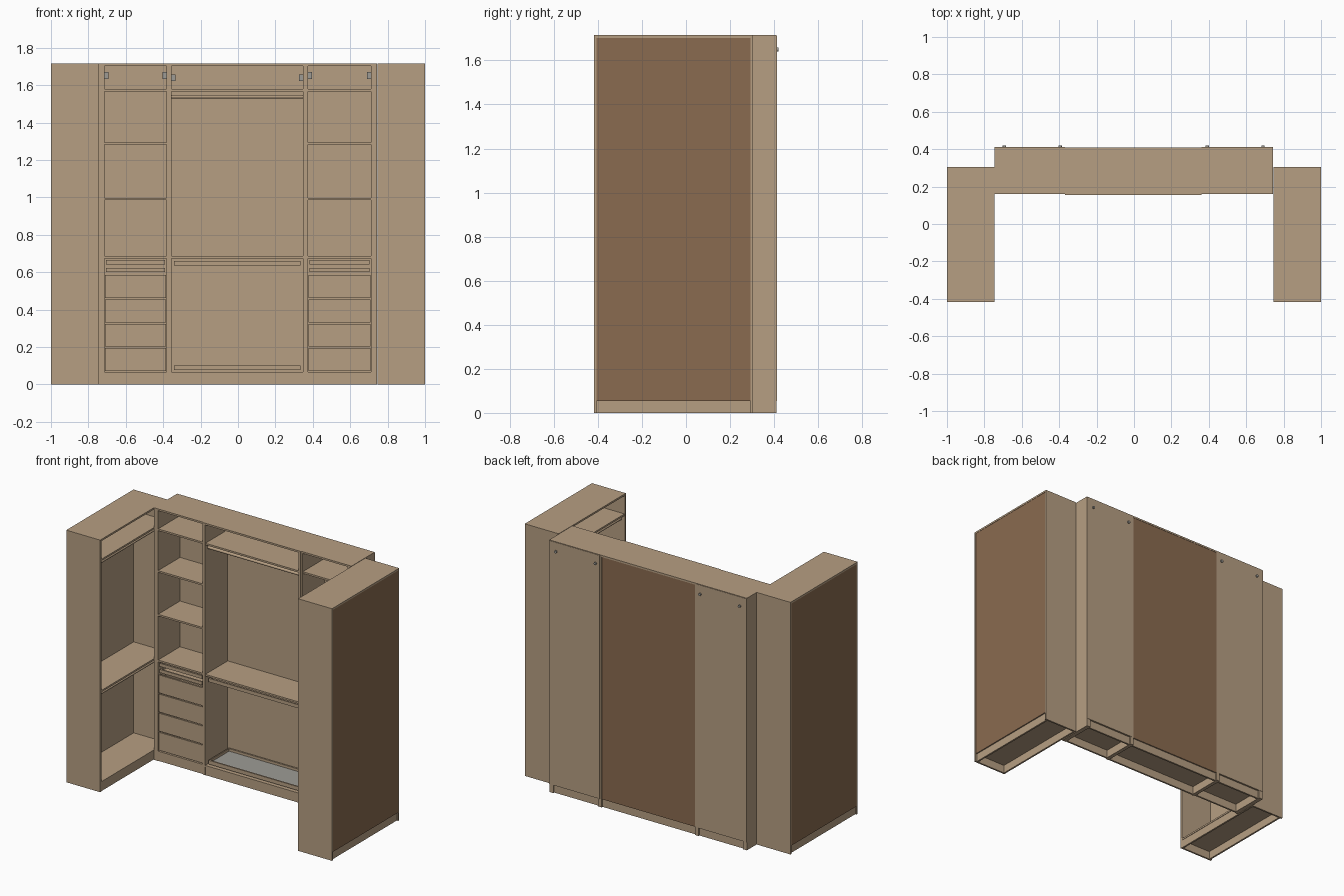
import bpy, bmesh, math
from mathutils import Matrix

if "Cube" in bpy.data.objects:
    bpy.data.objects.remove(bpy.data.objects["Cube"])


def material(name, rgb):
    m = bpy.data.materials.new(name)
    m.diffuse_color = (*rgb, 1)
    m.use_nodes = True
    m.node_tree.nodes["Principled BSDF"].inputs["Base Color"].default_value = m.diffuse_color
    return m


TAN = material("tan wood", (0.47, 0.345, 0.225))
BROWN = material("brown backing", (0.255, 0.147, 0.08))
GREY = material("grey metal", (0.34, 0.33, 0.30))


def finish(name, bm, *mats):
    me = bpy.data.meshes.new(name)
    bm.to_mesh(me)
    bm.free()
    for m in mats:
        me.materials.append(m)
    ob = bpy.data.objects.new(name, me)
    bpy.context.collection.objects.link(ob)
    return ob


def box(name, x, y, z, mat=TAN, outer=None):
    """Box from three ranges; faces pointing along 'outer' become brown."""
    x, y, z = sorted(x), sorted(y), sorted(z)
    bm = bmesh.new()
    bmesh.ops.create_cube(bm, size=1)
    for v in bm.verts:
        v.co = [r[0] if c < 0 else r[1] for c, r in zip(v.co, (x, y, z))]
    bm.normal_update()
    if outer:
        for f in bm.faces:
            if f.normal.x * outer[0] + f.normal.y * outer[1] > 0.9:
                f.material_index = 1
    return finish(name, bm, mat, BROWN)


def rod(name, centre, length, radius, axis, mat=TAN, n=16):
    bm = bmesh.new()
    rot = {'X': Matrix.Rotation(math.pi / 2, 4, 'Y'),
           'Y': Matrix.Rotation(math.pi / 2, 4, 'X')}[axis]
    bmesh.ops.create_cone(bm, cap_ends=True, segments=n, radius1=radius, radius2=radius,
                          depth=length, matrix=Matrix.Translation(centre) @ rot)
    ob = finish(name, bm, mat)
    for f in ob.data.polygons:
        f.use_smooth = len(f.vertices) == 4
    return ob


H, T = 1.715, 0.012          # overall height, board thickness
YF, YB = 0.16, 0.41          # front and back of the rear row
BASE = 0.055                 # plinth height


def pullout(name, x0, x1, z, h, floor_mat=TAN):
    """Shallow framed tray."""
    yf, yb = YF + 0.008, YB - 0.02
    box(name + "_front", (x0, x1), (yf, yf + 0.01), (z, z + h))
    box(name + "_back", (x0, x1), (yb - 0.01, yb), (z, z + h))
    box(name + "_left_side", (x0, x0 + 0.008), (yf + 0.01, yb - 0.01), (z, z + h))
    box(name + "_right_side", (x1 - 0.008, x1), (yf + 0.01, yb - 0.01), (z, z + h))
    box(name + "_floor", (x0 + 0.008, x1 - 0.008), (yf + 0.01, yb - 0.01),
        (z + 0.004, z + 0.009), floor_mat)


def brackets(name, x0, x1, z):
    """Hanging brackets in the two upper back corners."""
    for i, (a, b) in enumerate(((x0, x0 + 0.022), (x1 - 0.022, x1))):
        box(f"{name}_bracket_{i}", (a, b), (0.365, 0.398), (z - 0.018, z + 0.018), GREY)


def carcass(name, x0, x1, tl, tr, yf, brown):
    """Rear-row cabinet: sides, top, bottom, plinth boards and back."""
    box(name + "_left_panel", (x0, x0 + tl), (yf, YB), (0, H - T))
    box(name + "_right_panel", (x1 - tr, x1), (yf, YB), (0, H - T))
    box(name + "_top", (x0, x1), (yf, YB), (H - T, H))
    a, b = x0 + tl, x1 - tr
    box(name + "_bottom", (a, b), (yf, 0.398), (BASE, BASE + T))
    box(name + "_front_plinth", (a, b), (yf + 0.003, yf + 0.015), (0, BASE))
    box(name + "_back_plinth", (a, b), (0.388, 0.40), (0, BASE))
    box(name + "_back", (a, b) if brown else (x0, x1),
        (0.398, 0.408 if brown else YB + 0.002), (BASE, H - T if brown else H - 0.004),
        outer=(0, 1) if brown else None)
    return a, b


# drawer towers either side of the centre
for side, x0, x1, tl, tr in (("left", -0.745, -0.37, 0.03, 0.011),
                             ("right", 0.362, 0.742, 0.012, 0.03)):
    n = side + "_tower"
    a, b = carcass(n, x0, x1, tl, tr, YF, False)
    for i, z in enumerate((1.566, 1.282, 0.985, 0.674)):
        box(f"{n}_shelf_{i}", (a, b), (YF + 0.002, 0.398), (z, z + T))
    brackets(n, a, b, 1.652)
    # two shallow trays over four drawers
    for i, z in enumerate((0.60, 0.642)):
        pullout(f"{n}_tray_{i}", a + 0.008, b - 0.008, z, 0.022)
    for i in range(4):
        z, p, q = 0.072 + 0.13 * i, a + 0.003, b - 0.003
        d = f"{n}_drawer_{i}"
        box(d + "_front", (p, q), (YF + 0.006, YF + 0.018), (z, z + 0.122))
        box(d + "_floor", (p + 0.012, q - 0.012), (YF + 0.018, 0.385), (z + 0.008, z + 0.014))
        box(d + "_back", (p + 0.012, q - 0.012), (0.377, 0.385), (z + 0.014, z + 0.1))
        for k, (u, v) in enumerate(((p + 0.006, p + 0.014), (q - 0.014, q - 0.006))):
            box(f"{d}_side_{k}", (u, v), (YF + 0.018, 0.385), (z + 0.008, z + 0.1))
    # fixing knobs on the back
    for i, x in enumerate((x0 + 0.05, x1 - 0.05) if side == "right" else (-0.693, -0.395)):
        x = (0.392, 0.69)[i] if side == "right" else x
        rod(f"{n}_back_knob_{i}", (x, YB + 0.005, 1.65), 0.012, 0.009, 'Y', GREY)

# wide centre cabinet
a, b = carcass("centre", -0.37, 0.362, 0.014, 0.014, 0.156, True)
for i, z in enumerate((1.566, 0.674)):
    box(f"centre_shelf_{i}", (a, b), (0.158, 0.398), (z, z + T))
rod("centre_hanging_rail", ((a + b) / 2, 0.19, 1.538), b - a, 0.009, 'X')
brackets("centre", a, b, 1.64)
pullout("centre_upper_pullout", a + 0.015, b - 0.015, 0.636, 0.024)
pullout("centre_lower_pullout", a + 0.015, b - 0.015, 0.076, 0.026, GREY)

# deep side wings facing inward
WF, WB = -0.418, 0.305
for side, s in (("left", -1), ("right", 1)):
    n = side + "_wing"
    i0, i1 = 0.745 * s, 1.0 * s      # open side, outer side
    back = 0.99 * s
    p, q = WF + T, WB - T
    box(n + "_front_panel", (i0, i1), (WF, p), (0, H - T))
    box(n + "_rear_panel", (i0, i1), (q, WB), (0, H - T))
    box(n + "_top", (i0, i1), (WF, WB), (H - T, H))
    box(n + "_back", (back, 0.998 * s), (p, q), (BASE, H - T), outer=(s, 0))
    box(n + "_bottom", (i0, back), (p, q), (BASE, BASE + T))
    box(n + "_inner_plinth", (0.748 * s, 0.76 * s), (p, q), (0, BASE))
    box(n + "_outer_plinth", (0.978 * s, 0.99 * s), (p, q), (0, BASE))
    for i, z in enumerate((1.566, 0.674)):
        box(f"{n}_shelf_{i}", (0.747 * s, back), (p, q), (z, z + T))
        # hanging rail below each shelf
        bm_y = (p + q) / 2
        rod(f"{n}_hanging_rail_{i}", (0.778 * s, bm_y, z - 0.028), q - p, 0.009, 'Y')
    for i, (u, v) in enumerate(((p, p + 0.022), (q - 0.022, q))):
        box(f"{n}_bracket_{i}", (0.957 * s, back), (u, v), (1.622, 1.658), GREY)
